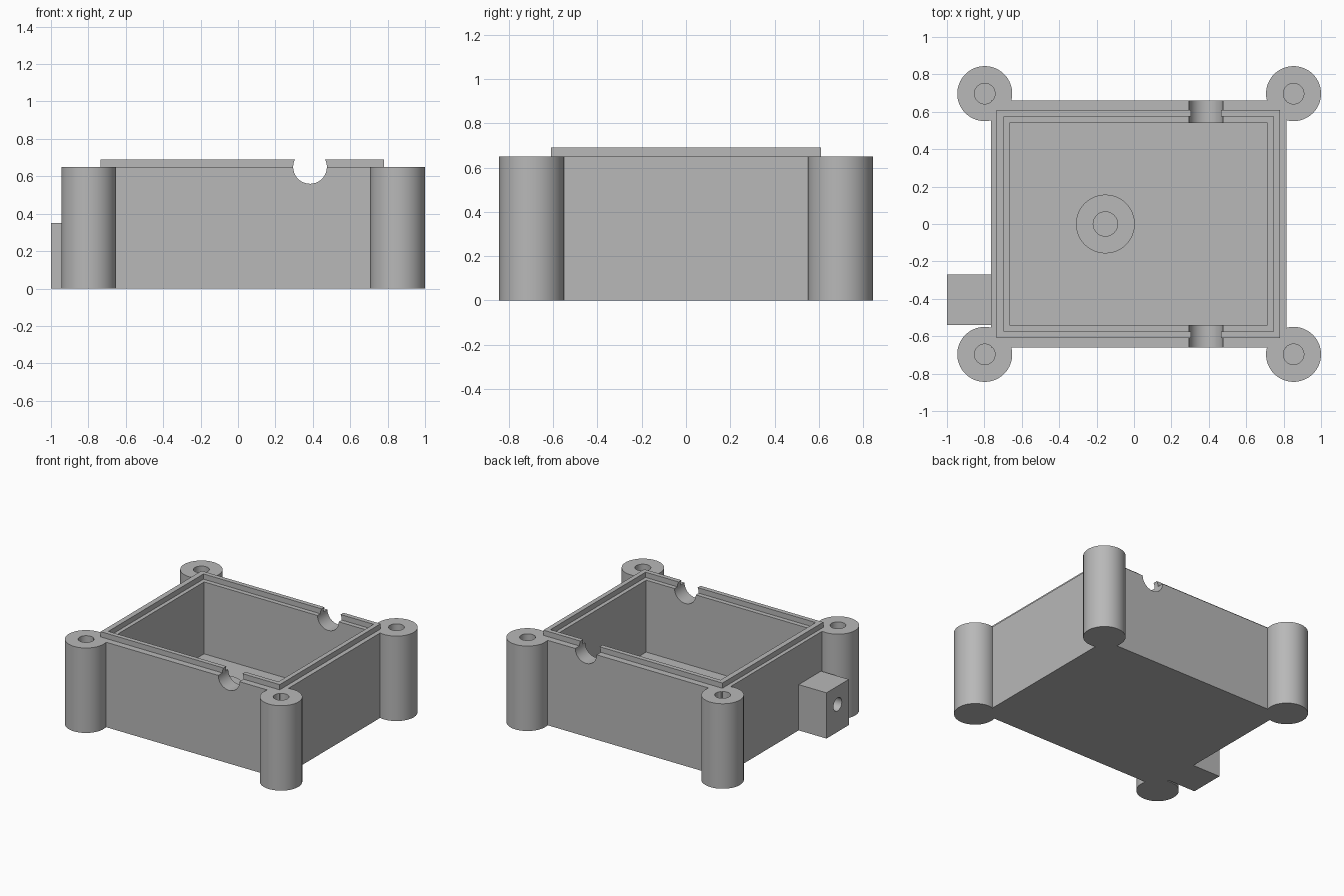
import bpy, bmesh, math
from mathutils import Matrix, Vector

cube = bpy.data.objects.get("Cube")
if cube:
    bpy.data.objects.remove(cube, do_unlink=True)

grey = bpy.data.materials.new("plain grey")
grey.use_nodes = True
colour = (0.48, 0.48, 0.48, 1)
grey.diffuse_color = colour
grey.node_tree.nodes["Principled BSDF"].inputs["Base Color"].default_value = colour

TOP, FLOOR, LIP_TOP = 0.65, 0.10, 0.69


def finish(name, bm):
    mesh = bpy.data.meshes.new(name)
    bm.to_mesh(mesh)
    bm.free()
    mesh.materials.append(grey)
    obj = bpy.data.objects.new(name, mesh)
    bpy.context.collection.objects.link(obj)
    return obj


def block(name, x, y, z):
    """Box from (min, max) ranges."""
    bm = bmesh.new()
    size = [b - a for a, b in (x, y, z)]
    mid = [(a + b) / 2 for a, b in (x, y, z)]
    bmesh.ops.create_cube(bm, size=1, matrix=Matrix.Translation(mid) @ Matrix.Diagonal((*size, 1)))
    return finish(name, bm)


def rod(name, start, end, radius, sides=64):
    """Cylinder between two points."""
    start, end = Vector(start), Vector(end)
    axis = end - start
    turn = axis.to_track_quat("Z", "Y").to_matrix().to_4x4()
    bm = bmesh.new()
    bmesh.ops.create_cone(bm, cap_ends=True, segments=sides, radius1=radius, radius2=radius,
                          depth=axis.length, matrix=Matrix.Translation((start + end) / 2) @ turn)
    return finish(name, bm)


def cut(obj, *cutters):
    """Subtract the cutters and bake the result."""
    for cutter in cutters:
        cutter.hide_render = True
        mod = obj.modifiers.new("cut", "BOOLEAN")
        mod.operation, mod.solver, mod.object = "DIFFERENCE", "EXACT", cutter
    graph = bpy.context.evaluated_depsgraph_get()
    mesh = bpy.data.meshes.new_from_object(obj.evaluated_get(graph))
    obj.modifiers.clear()
    obj.data = mesh
    mesh.name = obj.name
    for cutter in cutters:
        bpy.data.objects.remove(cutter, do_unlink=True)
    return obj


def cable_cutter():
    return rod("cable_cutter", (0.385, -1, TOP), (0.385, 1, TOP), 0.09)


parts = []

# Open case body with cable notches in the front and back walls
parts.append(cut(block("case_body", (-0.765, 0.815), (-0.66, 0.66), (0, TOP)),
                 block("cavity", (-0.665, 0.715), (-0.54, 0.54), (FLOOR, 1)),
                 cable_cutter()))

# Raised locating lip around the rim
parts.append(cut(block("rim_lip", (-0.735, 0.78), (-0.61, 0.61), (TOP, LIP_TOP)),
                 block("lip_inside", (-0.695, 0.745), (-0.575, 0.575), (0.5, 1)),
                 cable_cutter()))

# Corner screw posts
for side, x in (("right", -0.798), ("left", 0.853)):
    for end, y in (("front", -0.697), ("back", 0.697)):
        parts.append(cut(rod(f"{end}_{side}_post", (x, y, 0), (x, y, TOP), 0.147),
                         rod("screw_hole", (x, y, FLOOR), (x, y, 1), 0.055)))

# Low hollow standoff on the floor
parts.append(cut(rod("floor_standoff", (-0.153, 0, FLOOR), (-0.153, 0, 0.21), 0.157),
                 rod("standoff_hole", (-0.153, 0, FLOOR), (-0.153, 0, 1), 0.065)))

# Side block with a hole in its outer face
parts.append(cut(block("side_block", (-1, -0.765), (-0.54, -0.27), (0, 0.35)),
                 rod("block_hole", (-1.2, -0.405, 0.21), (-0.8, -0.405, 0.21), 0.05)))

# Smooth the round walls, keep hard edges
bpy.ops.object.select_all(action="DESELECT")
for part in parts:
    part.select_set(True)
bpy.context.view_layer.objects.active = parts[0]
bpy.ops.object.shade_smooth_by_angle(angle=math.radians(30))
